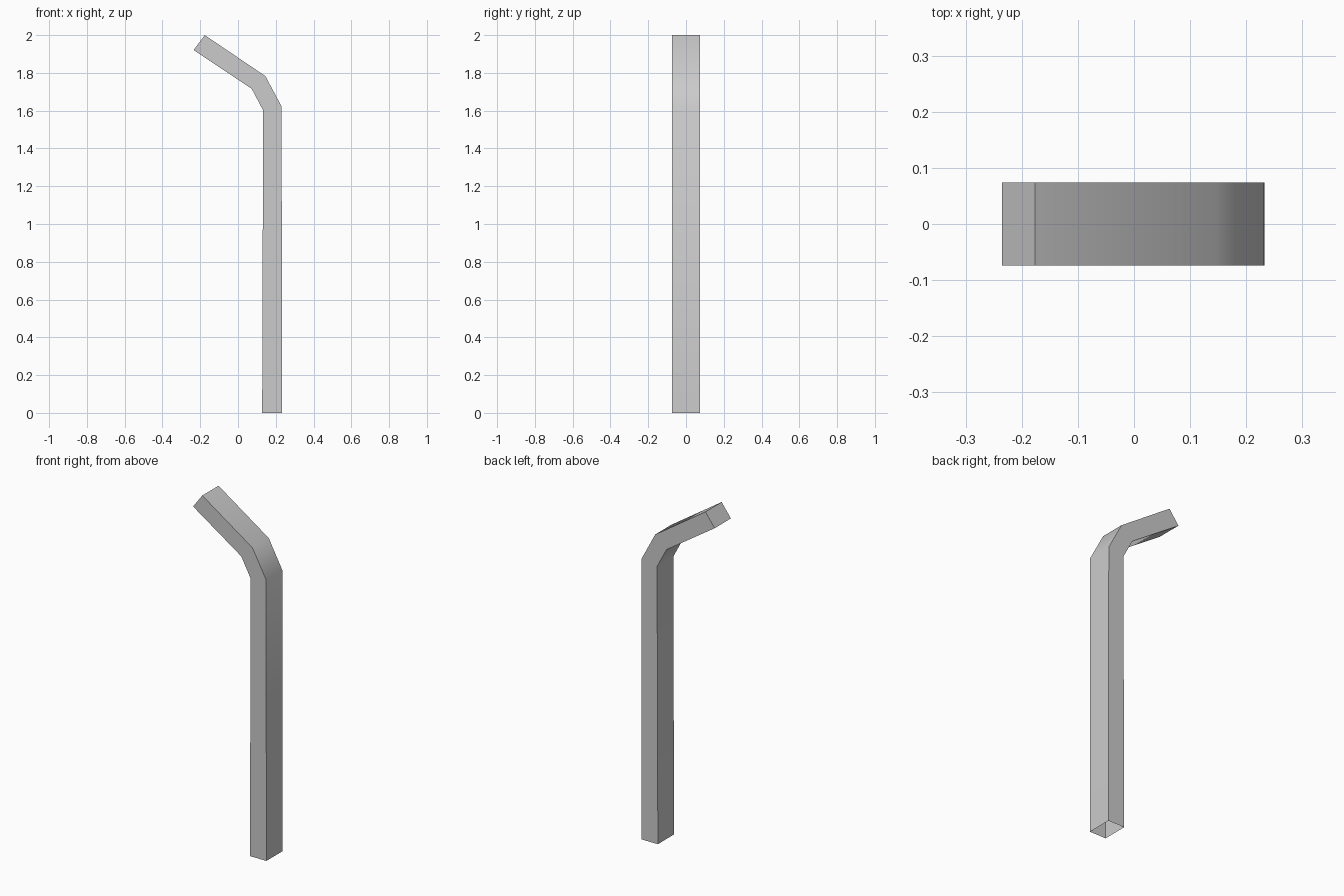
import bpy, bmesh, math

if "Cube" in bpy.data.objects:
    bpy.data.objects.remove(bpy.data.objects["Cube"])

HALF_WIDTH = 0.074

# Matching outer / inner (x, z) points from the foot to the arm tip
outer = [(0.233, 0.0), (0.231, 1.622), (0.145, 1.783), (-0.176, 2.0)]
inner = [(0.128, 0.0), (0.133, 1.602), (0.073, 1.715), (-0.235, 1.921)]

bm = bmesh.new()

# Rectangular cross-section at each station of the bent post
rings = []
for (ox, oz), (ix, iz) in zip(outer, inner):
    rings.append([bm.verts.new(p) for p in (
        (ox, -HALF_WIDTH, oz), (ox, HALF_WIDTH, oz),
        (ix, HALF_WIDTH, iz), (ix, -HALF_WIDTH, iz))])

# Walls between stations
for a, b in zip(rings, rings[1:]):
    for i in range(4):
        j = (i + 1) % 4
        bm.faces.new((a[i], a[j], b[j], b[i]))

# Closed arm tip; the foot is left open
bm.faces.new(rings[-1])

mesh = bpy.data.meshes.new("bent_post")
bm.to_mesh(mesh)
bm.free()
post = bpy.data.objects.new("bent_post", mesh)
bpy.context.collection.objects.link(post)

# Soft shading over the bends, crisp long edges
bpy.context.view_layer.objects.active = post
post.select_set(True)
bpy.ops.object.shade_smooth_by_angle(angle=math.radians(35))
